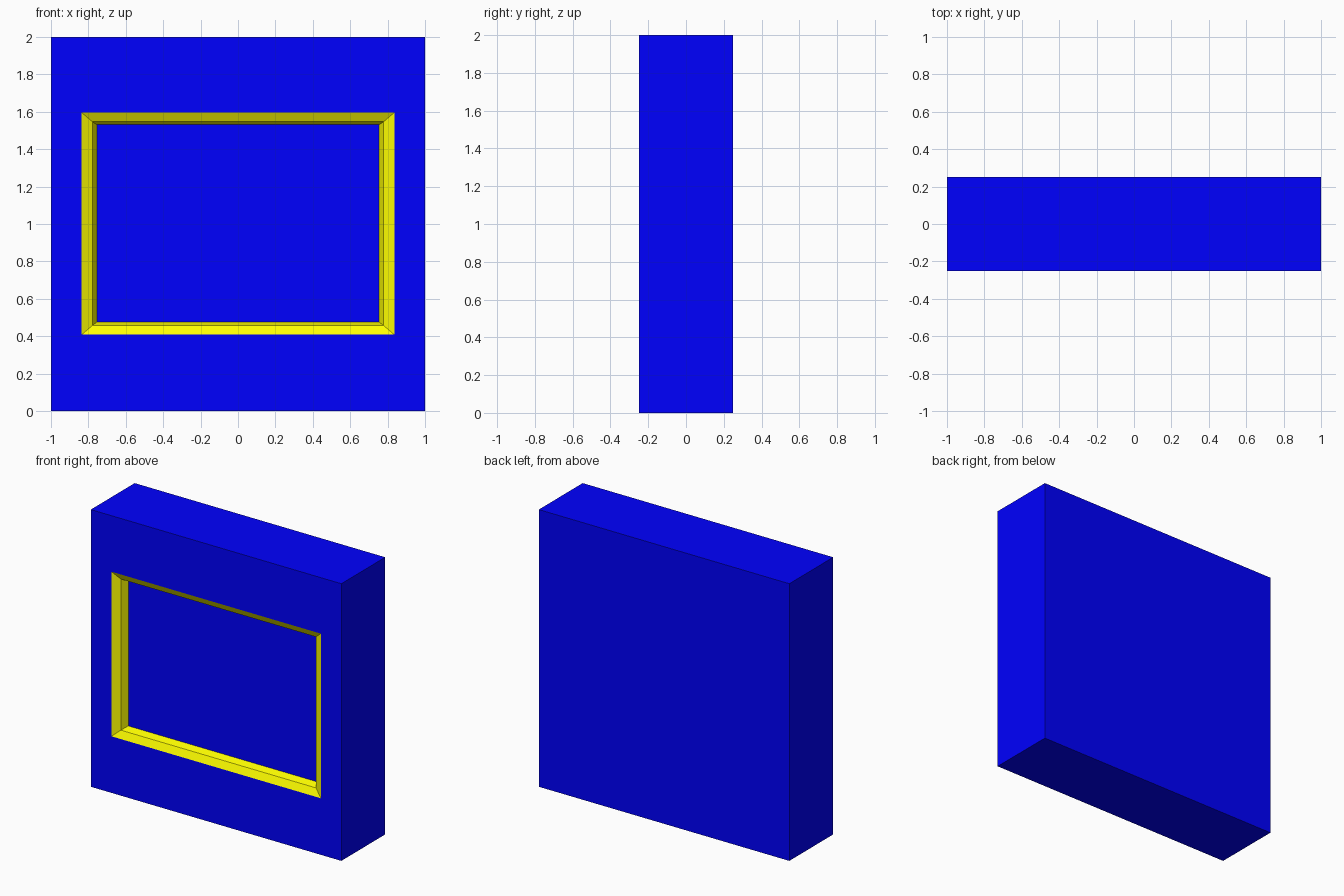
import bpy, bmesh

if "Cube" in bpy.data.objects:
    bpy.data.objects.remove(bpy.data.objects["Cube"])

# Each ring: half width, bottom z, top z, y
BACK = (1.0, 0.0, 2.0, 0.25)
FRONT = (1.0, 0.0, 2.0, -0.25)
LIP = (0.836, 0.408, 1.596, -0.25)
MID = (0.779, 0.457, 1.547, -0.223)
GLASS = (0.755, 0.475, 1.531, -0.173)


def material(name, rgb):
    mat = bpy.data.materials.new(name)
    mat.diffuse_color = (*rgb, 1)
    mat.use_nodes = True
    mat.node_tree.nodes["Principled BSDF"].inputs["Base Color"].default_value = mat.diffuse_color
    return mat


def ring_shell(name, rings, mat, cap_first=False, cap_last=False):
    """Bridge successive rectangles, optionally closing either end."""
    bm = bmesh.new()
    loops = []
    for w, z0, z1, y in rings:
        loops.append([bm.verts.new(p) for p in
                      ((-w, y, z0), (w, y, z0), (w, y, z1), (-w, y, z1))])
    for a, b in zip(loops, loops[1:]):
        for i in range(4):
            j = (i + 1) % 4
            bm.faces.new((a[i], a[j], b[j], b[i]))
    if cap_first:
        bm.faces.new(loops[0][::-1])
    if cap_last:
        bm.faces.new(loops[-1])
    mesh = bpy.data.meshes.new(name)
    bm.to_mesh(mesh)
    bm.free()
    mesh.materials.append(mat)
    obj = bpy.data.objects.new(name, mesh)
    bpy.context.collection.objects.link(obj)
    return obj


blue = material("blue", (0.0, 0.0, 1.0))
yellow = material("yellow", (1.0, 1.0, 0.0))

# Cabinet: closed back, sides and the front face around the opening
ring_shell("cabinet", [BACK, FRONT, LIP], blue, cap_first=True)
# Bezel: shallow slope, then a steep step down to the screen
ring_shell("bezel", [LIP, MID, GLASS], yellow)
# Screen: flat recessed panel
ring_shell("screen", [GLASS], blue, cap_last=True)
